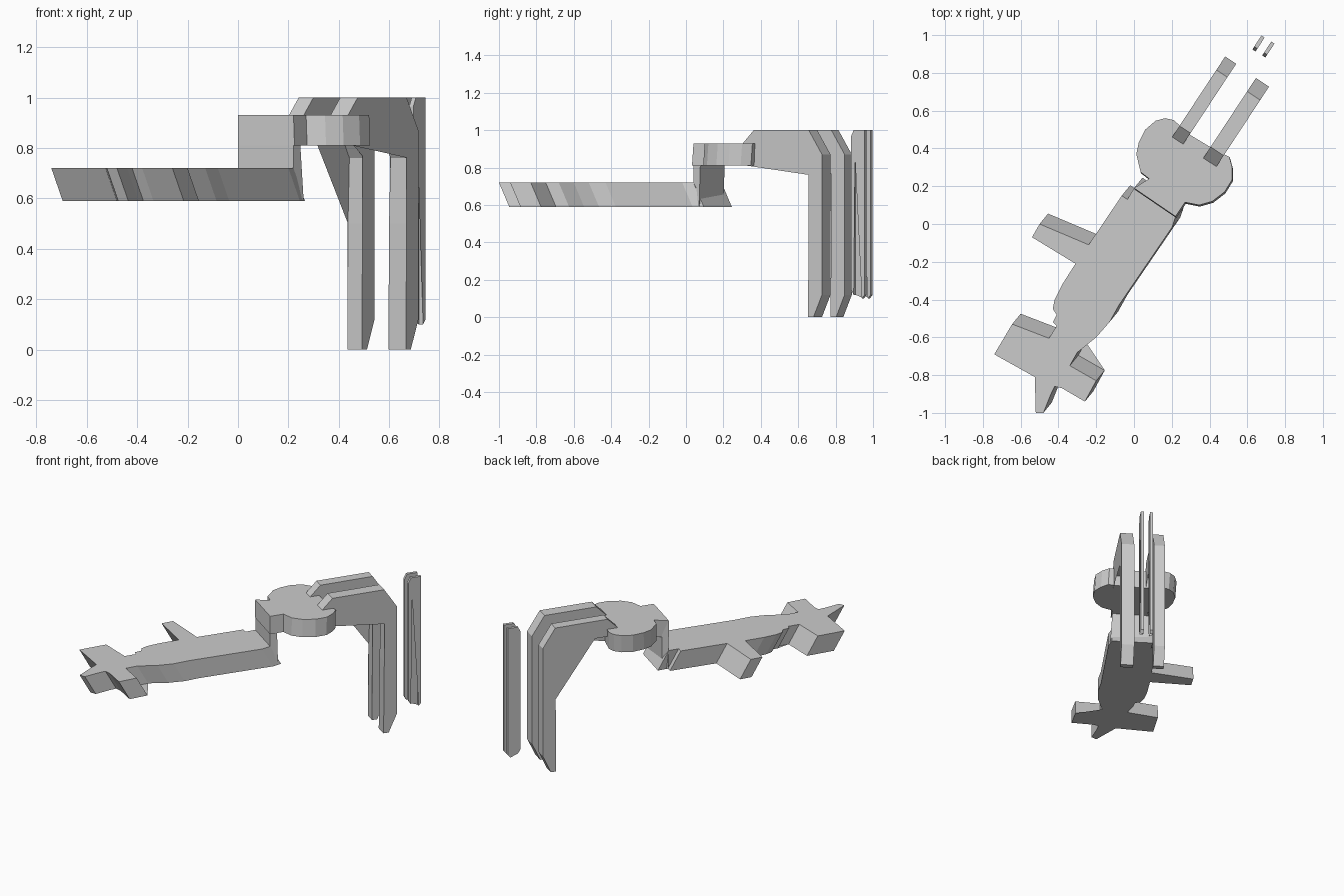
import bpy, bmesh
from mathutils import Vector

if "Cube" in bpy.data.objects:
    bpy.data.objects.remove(bpy.data.objects["Cube"])

D = Vector((0.55, 0.835, 0)).normalized()   # main axis in plan
W = Vector((D.y, -D.x, 0))                  # across the axis


def loft(name, ring_a, ring_b):
    """Closed solid between two matching outlines."""
    bm = bmesh.new()
    a = [bm.verts.new(p) for p in ring_a]
    b = [bm.verts.new(p) for p in ring_b]
    bm.faces.new(a)
    bm.faces.new(b[::-1])
    for i in range(len(a)):
        j = (i + 1) % len(a)
        bm.faces.new((a[j], a[i], b[i], b[j]))
    bmesh.ops.triangulate(bm, faces=[f for f in bm.faces if len(f.verts) > 4])
    bmesh.ops.recalc_face_normals(bm, faces=bm.faces)
    me = bpy.data.meshes.new(name)
    bm.to_mesh(me)
    bm.free()
    ob = bpy.data.objects.new(name, me)
    bpy.context.collection.objects.link(ob)
    return ob


def slab(name, outline, top, bottom, shift=(0, 0)):
    """Plan outline given thickness, underside offset by shift."""
    return loft(name, [(x, y, top) for x, y in outline],
                [(x + shift[0], y + shift[1], bottom) for x, y in outline])


def side_profile(name, origin, profile, width):
    """Profile of (distance along axis, height), given a width across the axis."""
    o = Vector((origin[0], origin[1], 0))
    pts = [o + D * s + Vector((0, 0, z)) for s, z in profile]
    return loft(name, [p - W * width / 2 for p in pts], [p + W * width / 2 for p in pts])


# Long low body with side tabs and forked tail
body = [(0, .19), (.22, .04), (.20, -.02), (-.08, -.43), (-.13, -.52), (-.20, -.60),
        (-.30, -.68), (-.34, -.75), (-.20, -.83), (-.26, -.94), (-.38, -.87), (-.42, -.86),
        (-.44, -.90), (-.48, -1.0), (-.52, -1.0), (-.525, -.81), (-.74, -.69), (-.645, -.53),
        (-.45, -.605), (-.41, -.54), (-.43, -.52), (-.41, -.48), (-.43, -.45), (-.42, -.40),
        (-.38, -.32), (-.31, -.21), (-.54, -.07), (-.50, 0), (-.24, -.11),
        (-.065, .15), (-.035, .13)]
slab("body", body, .72, .59, (.045, .055))

# Upright step joining body and upper plate
loft("step_riser",
     [(0, .19, .93), (.22, .04, .93), (.24, .08, .93), (.04, .21, .93)],
     [(0, .19, .595), (.22, .04, .595), (.26, .07, .595), (.045, .20, .595)])

# Rounded upper plate
plate = [(0, .19), (.08, .24), (.035, .275), (.012, .37), (.025, .43), (.06, .50), (.115, .547),
         (.165, .56), (.21, .55), (.30, .47), (.40, .41), (.505, .355), (.52, .30), (.52, .235),
         (.48, .17), (.415, .12), (.345, .10), (.27, .115), (.22, .04)]
slab("upper_plate", plate, .93, .81, (.004, -.008))

# Two bent legs
for name, origin, length, width in (("left_leg", (.27, .50), .44, .07),
                                    ("right_leg", (.44, .385), .437, .083)):
    L = length
    side_profile(name, origin,
                 [(-.07, .93), (0, 1), (L - .085, 1), (L, .87), (L, .12), (L - .055, 0),
                  (L - .09, 0), (L - .085, .5), (L - .075, .76), (L - .15, .88),
                  (0, .88), (-.04, .81)], width)

# Two thin hairpin strips beyond the legs
T, S = .018, .088
for name, origin in (("left_hairpin", (.635, .919)), ("right_hairpin", (.687, .887))):
    side_profile(name, origin,
                 [(0, .15), (0, .965), (.018, 1), (S, 1), (S, .12), (S - T, .10),
                  (S - T, .965), (.028, .965), (T, .95), (T, .12)], .02)
